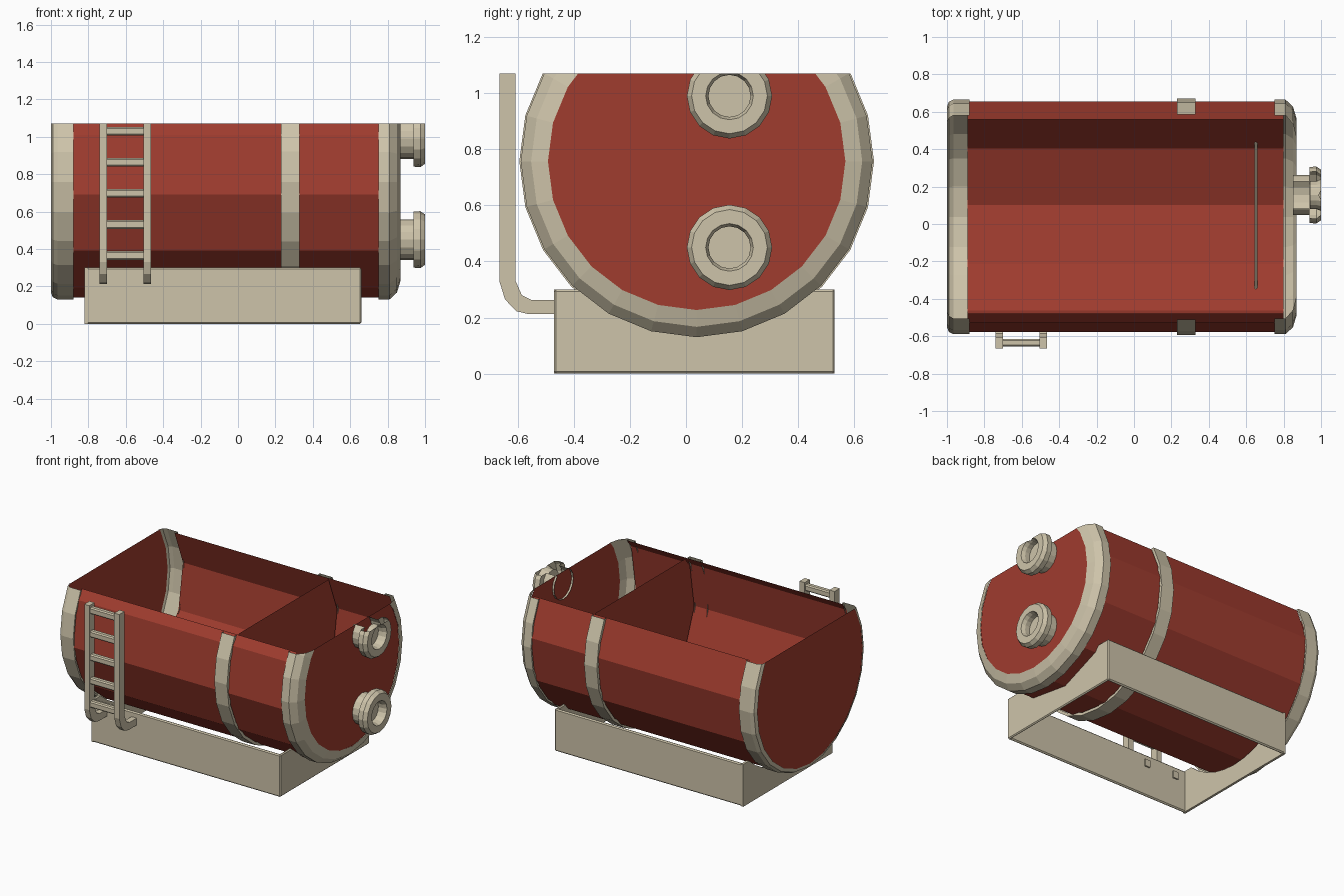
import bpy, bmesh, math

if "Cube" in bpy.data.objects:
    bpy.data.objects.remove(bpy.data.objects["Cube"])

CY, CZ, TOP = 0.038, 0.757, 1.07   # tank axis and the height of the open cut


def material(name, rgb):
    m = bpy.data.materials.new(name)
    m.diffuse_color = (*rgb, 1)
    m.use_nodes = True
    m.node_tree.nodes["Principled BSDF"].inputs["Base Color"].default_value = m.diffuse_color
    return m


RED = material("tank red", (0.352, 0.045, 0.028))
BEIGE = material("beige", (0.617, 0.552, 0.402))


def finish(name, bm, mat, cut=True):
    if cut:
        bmesh.ops.bisect_plane(bm, geom=bm.verts[:] + bm.edges[:] + bm.faces[:],
                               plane_co=(0, 0, TOP), plane_no=(0, 0, 1), clear_outer=True)
    me = bpy.data.meshes.new(name)
    bm.to_mesh(me)
    bm.free()
    me.materials.append(mat)
    ob = bpy.data.objects.new(name, me)
    bpy.context.collection.objects.link(ob)
    return ob


def lathe(name, profile, sides, mat, cy=CY, cz=CZ, phase=0.0):
    """Spin (x, radius) points around an axis along x; radius 0 closes the end."""
    bm = bmesh.new()
    rings = []
    for x, r in profile:
        if r == 0:
            rings.append([bm.verts.new((x, cy, cz))] * sides)
            continue
        ring = []
        for i in range(sides):
            a = phase + 2 * math.pi * i / sides
            ring.append(bm.verts.new((x, cy + r * math.sin(a), cz - r * math.cos(a))))
        rings.append(ring)
    for a, b in zip(rings, rings[1:]):
        for i in range(sides):
            j = (i + 1) % sides
            bm.faces.new(list(dict.fromkeys((a[i], a[j], b[j], b[i]))))
    bmesh.ops.recalc_face_normals(bm, faces=bm.faces[:])
    return finish(name, bm, mat)


def prism(name, pts, x0, x1, mat):
    """Extrude a (y, z) outline along x."""
    bm = bmesh.new()
    a = [bm.verts.new((x0, y, z)) for y, z in pts]
    b = [bm.verts.new((x1, y, z)) for y, z in pts]
    bm.faces.new(a)
    bm.faces.new(b[::-1])
    for i in range(len(pts)):
        j = (i + 1) % len(pts)
        bm.faces.new((a[i], b[i], b[j], a[j]))
    bmesh.ops.recalc_face_normals(bm, faces=bm.faces[:])
    return finish(name, bm, mat, cut=False)


def box(name, x0, x1, y0, y1, z0, z1, mat, bevel=0.0):
    ob = prism(name, [(y0, z0), (y1, z0), (y1, z1), (y0, z1)], x0, x1, mat)
    if bevel:
        mod = ob.modifiers.new("bevel", "BEVEL")
        mod.width, mod.segments = bevel, 1
    return ob


# Tank shell, end caps and inner divider
lathe("tank_body", [(-0.89, 0.62), (0.80, 0.62)], 12, RED, phase=math.radians(6))
lathe("left_cap", [(-0.995, 0.595), (-0.995, 0)], 24, RED)
lathe("right_cap", [(0.864, 0.532), (0.864, 0)], 24, RED)
lathe("divider", [(0.33, 0.605), (0.33, 0)], 12, RED, phase=math.radians(6))

# Hoops: the end hoops also form the tank ends
lathe("left_hoop", [(-0.88, 0.615), (-0.88, 0.627), (-0.965, 0.627),
                    (-0.99, 0.615), (-1.0, 0.59)], 24, BEIGE)
lathe("right_hoop", [(0.75, 0.615), (0.75, 0.627), (0.81, 0.627),
                     (0.85, 0.59), (0.868, 0.53)], 24, BEIGE)
lathe("middle_hoop", [(0.23, 0.612), (0.23, 0.632), (0.33, 0.632), (0.33, 0.612)], 24, BEIGE)

# Flanged ports on the right end
for name, z in (("lower_port", 0.45), ("upper_port", 0.99)):
    lathe(name, [(0.85, 0.108), (0.938, 0.108), (0.938, 0.15), (0.975, 0.152), (1.0, 0.135),
                 (1.0, 0.085), (0.975, 0.075), (0.94, 0.075), (0.94, 0)],
          16, BEIGE, cy=0.155, cz=z)

# Base frame: thin walls, the left one notched to clear the tank
box("base_front", -0.82, 0.66, -0.47, -0.45, 0, 0.3, BEIGE, 0.008)
box("base_back", -0.82, 0.66, 0.51, 0.53, 0, 0.3, BEIGE, 0.008)
box("base_right", 0.643, 0.66, -0.47, 0.53, 0, 0.3, BEIGE, 0.007)
notch = []
for i in range(11):
    a = math.radians(43 - 8.6 * i)
    notch.append((CY + 0.625 * math.sin(a), CZ - 0.625 * math.cos(a)))
prism("base_left", [(-0.47, 0), (0.53, 0), (0.53, 0.3)] + notch + [(-0.47, 0.3)],
      -0.82, -0.803, BEIGE)

# Ladder: two hooked rails and five rungs
rail = [(-0.665, TOP), (-0.665, 0.33), (-0.645, 0.265), (-0.605, 0.223), (-0.56, 0.212),
        (-0.44, 0.212), (-0.44, 0.262), (-0.55, 0.262), (-0.585, 0.28), (-0.607, 0.33),
        (-0.607, TOP)]
for side, x in (("left", -0.74), ("right", -0.505)):
    prism("ladder_rail_" + side, rail, x, x + 0.04, BEIGE)
for i in range(5):
    z = 0.365 + 0.166 * i
    box("ladder_rung_%d" % (i + 1), -0.71, -0.495, -0.655, -0.615, z - 0.023, z + 0.023, BEIGE, 0.008)
